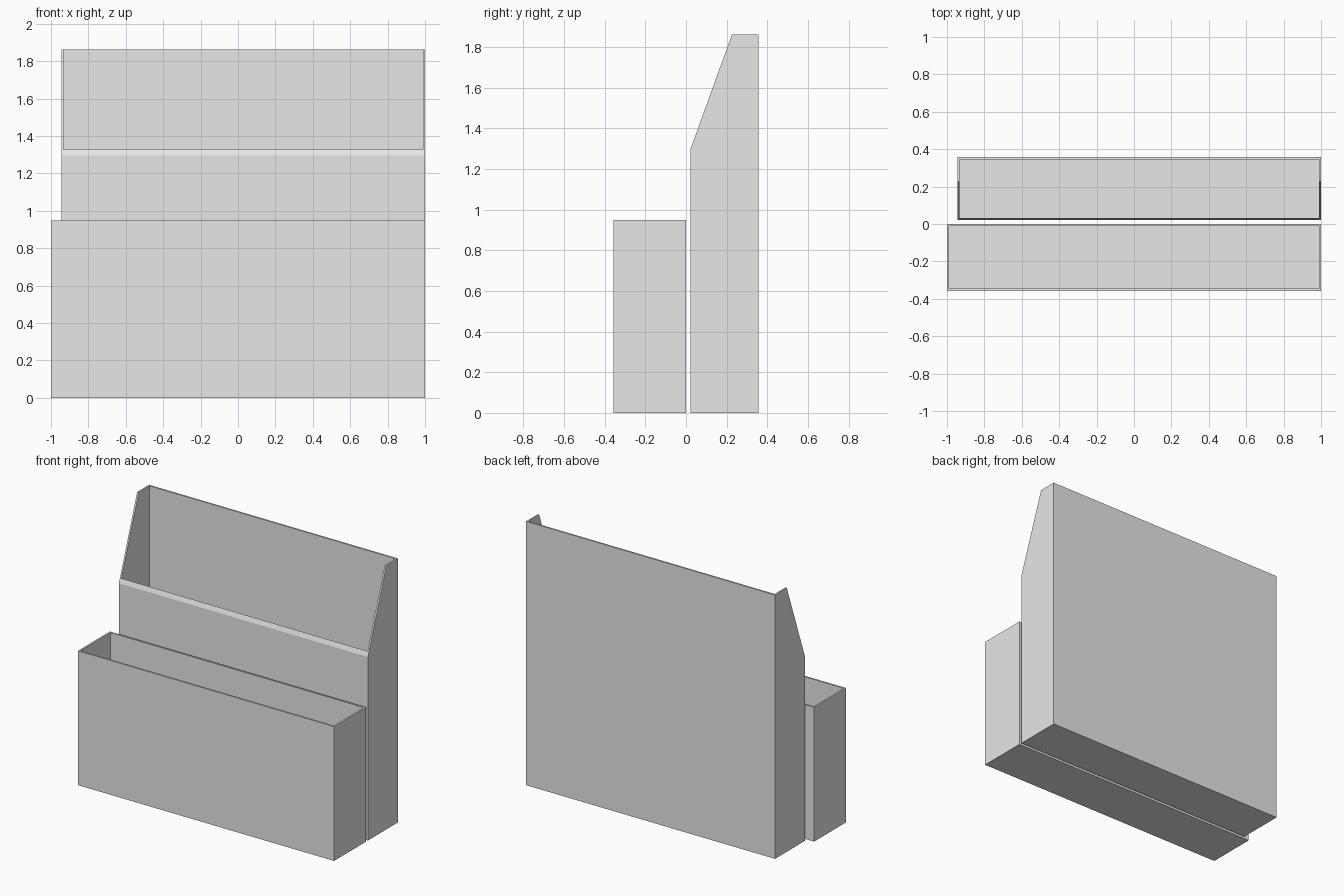
import bpy, bmesh

if "Cube" in bpy.data.objects:
    bpy.data.objects.remove(bpy.data.objects["Cube"])

WALL = 0.012

grey = bpy.data.materials.new("light grey")
grey.diffuse_color = (0.8, 0.8, 0.8, 1)
grey.use_nodes = True
grey.node_tree.nodes["Principled BSDF"].inputs["Base Color"].default_value = grey.diffuse_color


def prism(name, x0, x1, profile):
    """Extrude a (y, z) side profile from x0 to x1."""
    bm = bmesh.new()
    face = bm.faces.new([bm.verts.new((x0, y, z)) for y, z in profile])
    ext = bmesh.ops.extrude_face_region(bm, geom=[face])
    verts = [v for v in ext["geom"] if isinstance(v, bmesh.types.BMVert)]
    bmesh.ops.translate(bm, verts=verts, vec=(x1 - x0, 0, 0))
    bmesh.ops.recalc_face_normals(bm, faces=bm.faces)
    mesh = bpy.data.meshes.new(name)
    bm.to_mesh(mesh)
    bm.free()
    mesh.materials.append(grey)
    obj = bpy.data.objects.new(name, mesh)
    bpy.context.collection.objects.link(obj)
    return obj


def open_bin(name, x0, x1, profile):
    """Thin-walled bin: the profile prism with a box hollowed out from above."""
    ys = [y for y, z in profile]
    y0, y1 = min(ys) + WALL, max(ys) - WALL
    body = prism(name, x0, x1, profile)
    cavity = prism("cavity_cutter", x0 + WALL, x1 - WALL,
                   [(y0, WALL), (y1, WALL), (y1, 2.5), (y0, 2.5)])
    cavity.hide_render = True
    cut = body.modifiers.new("hollow", 'BOOLEAN')
    cut.operation = 'DIFFERENCE'
    cut.solver = 'EXACT'
    cut.object = cavity
    bpy.context.view_layer.objects.active = body
    bpy.ops.object.modifier_apply(modifier=cut.name)
    bpy.data.objects.remove(cavity)


# Low front bin
open_bin("front_bin", -1.0, 1.0,
         [(-0.357, 0), (0.0, 0), (0.0, 0.948), (-0.357, 0.948)])

# Tall rear bin with sloped sides
open_bin("rear_bin", -0.945, 1.0,
         [(0.021, 0), (0.357, 0), (0.357, 1.862), (0.226, 1.862), (0.021, 1.295)])
